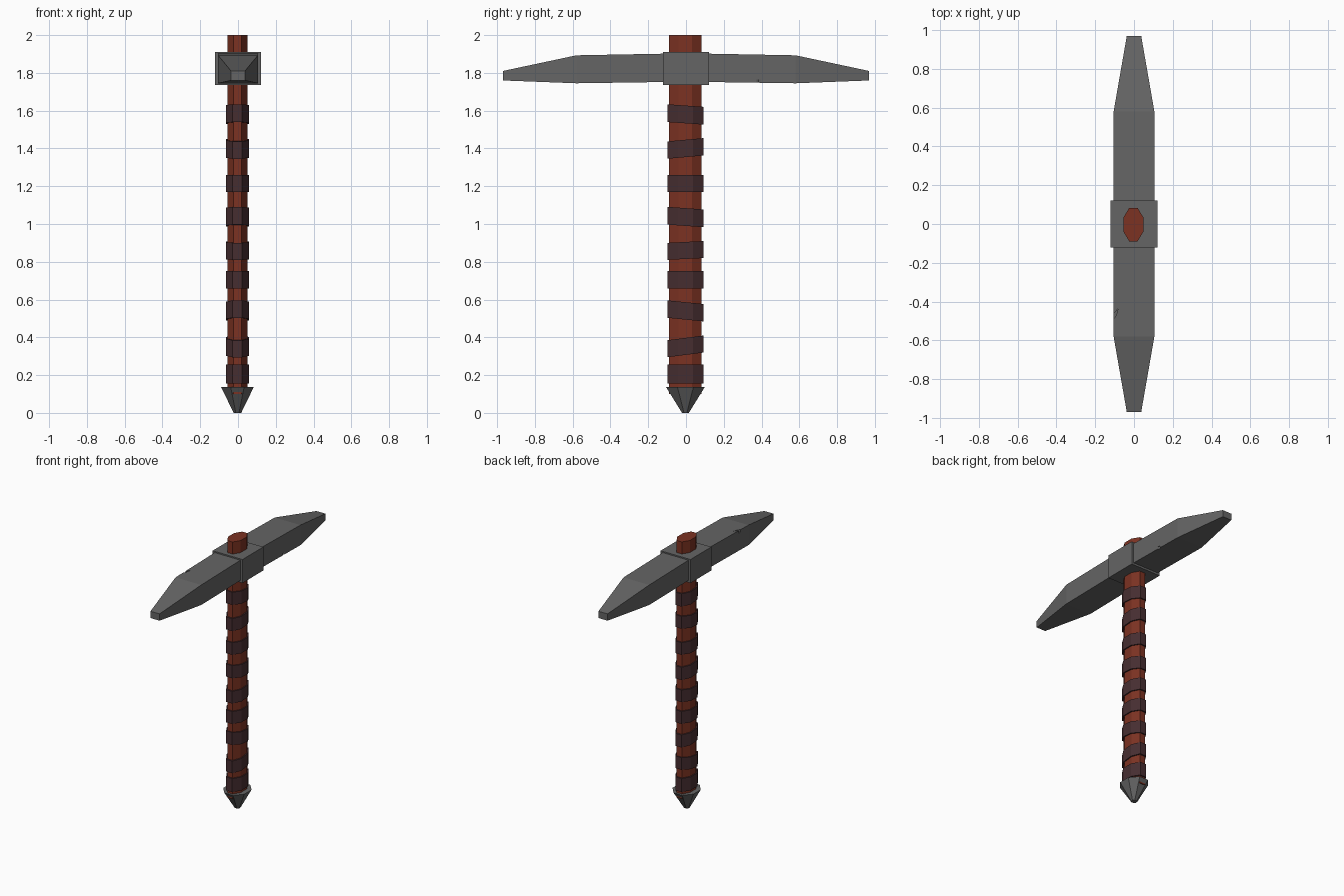
import bpy, bmesh, math
from mathutils import Matrix, Vector

if "Cube" in bpy.data.objects:
    bpy.data.objects.remove(bpy.data.objects["Cube"])


def material(name, rgb):
    m = bpy.data.materials.new(name)
    m.diffuse_color = (*rgb, 1)
    m.use_nodes = True
    m.node_tree.nodes["Principled BSDF"].inputs["Base Color"].default_value = m.diffuse_color
    return m


WOOD = material("red brown wood", (0.20, 0.032, 0.016))
LEATHER = material("dark leather", (0.062, 0.027, 0.030))
IRON = material("grey iron", (0.13, 0.13, 0.13))


def loft(name, rings, mat):
    """Skin a list of point rings into a closed flat-shaded solid."""
    bm = bmesh.new()
    vr = [[bm.verts.new(p) for p in r] for r in rings]
    n = len(vr[0])
    for a, b in zip(vr, vr[1:]):
        for i in range(n):
            j = (i + 1) % n
            bm.faces.new((a[i], a[j], b[j], b[i]))
    bm.faces.new(vr[0][::-1])
    bm.faces.new(vr[-1])
    bmesh.ops.recalc_face_normals(bm, faces=bm.faces)
    me = bpy.data.meshes.new(name)
    bm.to_mesh(me)
    bm.free()
    ob = bpy.data.objects.new(name, me)
    bpy.context.collection.objects.link(ob)
    me.materials.append(mat)
    return ob


CX, CY = -0.003, -0.003


def octagon(hx, hy, z, tilt=0.0):
    """Octagon with flats on x and y; half sizes hx, hy; tilt raises +y."""
    k = math.cos(math.pi / 8)
    pts = []
    for i in range(8):
        a = math.pi / 8 + i * math.pi / 4
        x, y = hx / k * math.cos(a), hy / k * math.sin(a)
        pts.append((CX + x, CY + y, z + tilt * y))
    return pts


def notch(target, loc, size, rot):
    """Cut a small diamond-shaped chip out of a part."""
    s = Vector(size)
    ring = [(s.x, 0), (0, s.y), (-s.x, 0), (0, -s.y)]
    cut = loft("chip_cutter", [[(x, y, z) for x, y in ring] for z in (-s.z, s.z)], target.data.materials[0])
    cut.matrix_world = Matrix.Translation(loc) @ rot
    cut.hide_render = True
    cut.hide_viewport = True
    mod = target.modifiers.new("chip", 'BOOLEAN')
    mod.operation = 'DIFFERENCE'
    mod.solver = 'EXACT'
    mod.object = cut


# wooden shaft
shaft = loft("shaft", [octagon(0.052, 0.086, 0.10), octagon(0.052, 0.086, 2.0)], WOOD)

# leather grip bands: centre height, half height, tilt
bands = [(0.205, 0.05, 0.0), (0.352, 0.045, 0.13), (0.54, 0.046, -0.10),
         (0.705, 0.046, 0.0), (0.86, 0.045, 0.05), (1.037, 0.047, -0.07),
         (1.215, 0.045, 0.0), (1.40, 0.046, 0.09), (1.58, 0.047, -0.07)]
for i, (z, h, t) in enumerate(bands):
    loft(f"grip_band_{i + 1}", [octagon(0.060, 0.096, z - h, t), octagon(0.060, 0.096, z + h, t)], LEATHER)

# pointed iron foot
loft("foot_spike", [octagon(0.020, 0.018, 0.0), octagon(0.086, 0.102, 0.136)], IRON)


# pick head: y, half width, bottom, top
def section(y, w, z0, z1):
    return [(-w, y, z0), (w, y, z0), (w, y, z1), (-w, y, z1)]


half = [(0.97, 0.037, 1.76, 1.81), (0.58, 0.105, 1.745, 1.893), (0.10, 0.105, 1.752, 1.902)]
prof = [(-y, w, a, b) for y, w, a, b in half] + half[::-1]
head = loft("pick_head", [section(*p) for p in prof], IRON)

# central iron collar
loft("head_collar", [[(x, y, z) for x, y in ((-.122, -.122), (.122, -.122), (.122, .122), (-.122, .122))]
                     for z in (1.737, 1.911)], IRON)

# small battle chips on the head edges
notch(head, (-0.10, -0.47, 1.897), (0.008, 0.04, 0.02), Matrix.Rotation(math.radians(-28), 4, 'Z'))
notch(head, (0.105, 0.385, 1.752), (0.008, 0.012, 0.012), Matrix.Identity(4))
